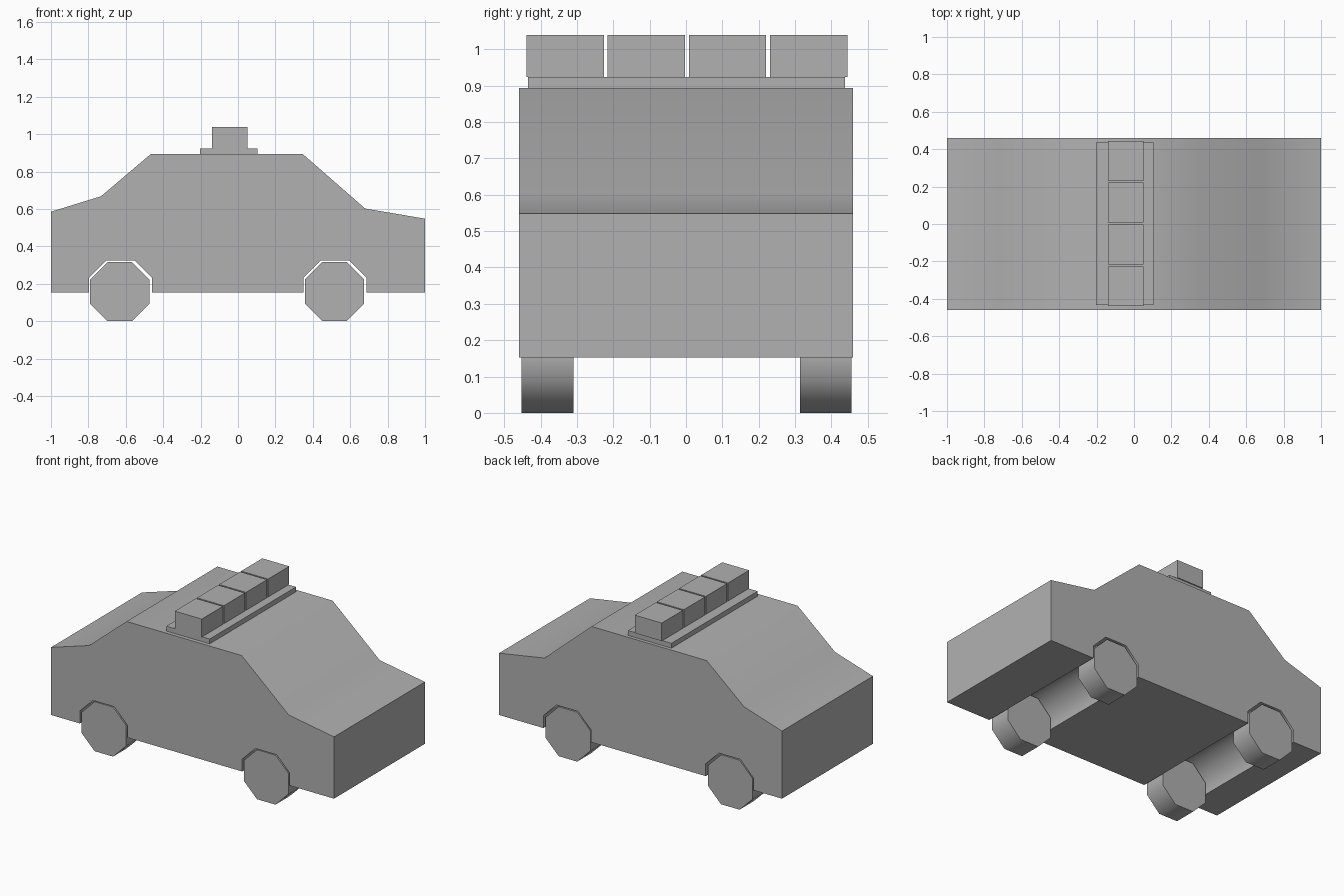
import bpy
import math

if "Cube" in bpy.data.objects:
    bpy.data.objects.remove(bpy.data.objects["Cube"])

# Mid-grey paint shared by all parts
GREY = bpy.data.materials.new("grey_paint")
GREY.diffuse_color = (0.44, 0.44, 0.44, 1)
GREY.use_nodes = True
GREY.node_tree.nodes["Principled BSDF"].inputs["Base Color"].default_value = GREY.diffuse_color


def extrude_profile(name, pts, y0, y1):
    """Prism from an (x, z) outline listed counter-clockwise seen from -y."""
    n = len(pts)
    verts = [(x, y0, z) for x, z in pts] + [(x, y1, z) for x, z in pts]
    faces = [tuple(range(n)), tuple(reversed(range(n, 2 * n)))]
    faces += [(i, i + n, (i + 1) % n + n, (i + 1) % n) for i in range(n)]
    mesh = bpy.data.meshes.new(name)
    mesh.from_pydata(verts, [], faces)
    mesh.materials.append(GREY)
    obj = bpy.data.objects.new(name, mesh)
    bpy.context.collection.objects.link(obj)
    return obj


def soften(obj):
    """Smooth the gentle bends, keep the square corners sharp."""
    bpy.ops.object.select_all(action='DESELECT')
    obj.select_set(True)
    bpy.context.view_layer.objects.active = obj
    bpy.ops.object.shade_smooth_by_angle(angle=math.radians(55))


def box(name, x0, x1, y0, y1, z0, z1):
    return extrude_profile(name, [(x0, z0), (x1, z0), (x1, z1), (x0, z1)], y0, y1)


AXLES = {"rear": -0.632, "front": 0.516}
BOTTOM = 0.153


def arch(cx):
    """Chamfered wheel arch, left to right, cut across the full width."""
    cx += 0.003
    return [(cx - 0.168, BOTTOM), (cx - 0.168, 0.232), (cx - 0.075, 0.325),
            (cx + 0.075, 0.325), (cx + 0.168, 0.232), (cx + 0.168, BOTTOM)]


# Body: side silhouette with both wheel arches
outline = [(-1, BOTTOM)] + arch(AXLES["rear"]) + arch(AXLES["front"])
outline += [(1, BOTTOM), (1, 0.548), (0.68, 0.602), (0.347, 0.893),
            (-0.467, 0.893), (-0.732, 0.668), (-1, 0.585)]
soften(extrude_profile("car_body", outline, -0.459, 0.459))

# Octagonal wheels
R = 0.158 / math.cos(math.pi / 8)
for end, cx in AXLES.items():
    octagon = [(cx + R * math.cos((i + 0.5) * math.pi / 4),
                0.158 + R * math.sin((i + 0.5) * math.pi / 4)) for i in range(8)]
    soften(extrude_profile(end + "_wheel_near", octagon, -0.452, -0.31))
    soften(extrude_profile(end + "_wheel_far", octagon, 0.313, 0.455))

# Roof light bar: base plate and four lamps
box("light_bar_base", -0.203, 0.104, -0.434, 0.437, 0.893, 0.924)
for i in range(4):
    y = -0.439 + i * 0.2233
    box(f"roof_lamp_{i + 1}", -0.139, 0.051, y, y + 0.213, 0.924, 1.039)
